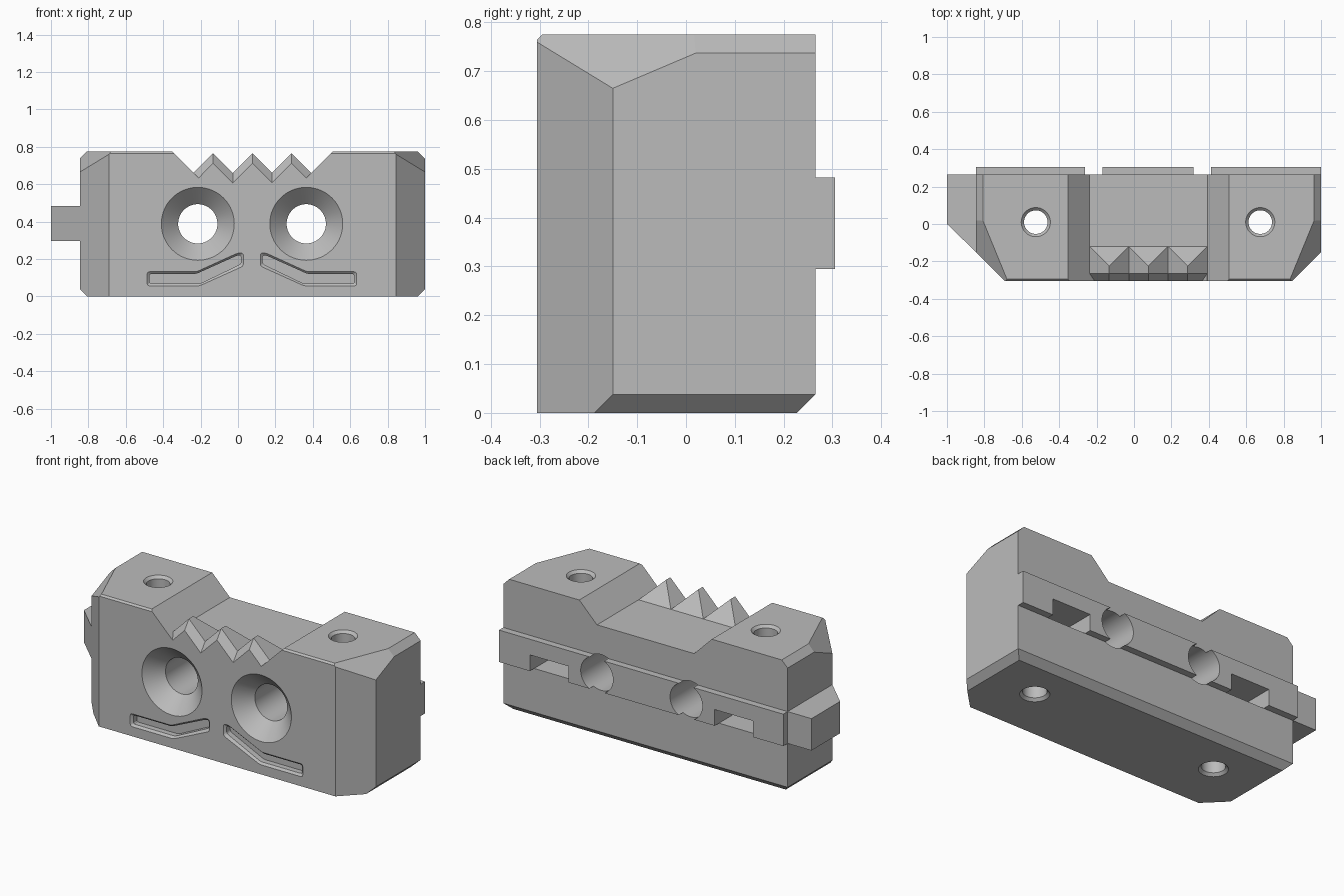
import bpy, bmesh
from math import cos, sin, tau, radians
from mathutils import Vector

if "Cube" in bpy.data.objects:
    bpy.data.objects.remove(bpy.data.objects["Cube"], do_unlink=True)

MID = 0.077                       # symmetry line of the jaw block
LEFT, RIGHT = -0.845, 1.0
FRONT, BACK, TOP = -0.305, 0.265, 0.775
FLOOR = 0.66                      # floor of the top notch
RAIL_LO, RAIL_HI = 0.295, 0.482

steel = bpy.data.materials.new("grey_steel")
steel.use_nodes = True
GREY = (0.5, 0.5, 0.5, 1)
steel.diffuse_color = GREY
steel.node_tree.nodes["Principled BSDF"].inputs["Base Color"].default_value = GREY


def finish(name, bm):
    bmesh.ops.recalc_face_normals(bm, faces=bm.faces)
    mesh = bpy.data.meshes.new(name)
    bm.to_mesh(mesh)
    bm.free()
    mesh.materials.append(steel)
    obj = bpy.data.objects.new(name, mesh)
    bpy.context.scene.collection.objects.link(obj)
    return obj


def loft(name, rings):
    """Closed solid through rings of equal point count."""
    bm = bmesh.new()
    rows = [[bm.verts.new(p) for p in ring] for ring in rings]
    n = len(rows[0])
    for a, b in zip(rows, rows[1:]):
        for i in range(n):
            j = (i + 1) % n
            bm.faces.new((a[i], a[j], b[j], b[i]))
    bm.faces.new(rows[0])
    bm.faces.new(rows[-1])
    return finish(name, bm)


def plan_prism(name, pts, lo, hi):
    return loft(name, [[(x, y, z) for x, y in pts] for z in (lo, hi)])


def front_prism(name, pts, lo, hi):
    return loft(name, [[(x, y, z) for x, z in pts] for y in (lo, hi)])


def rect(x0, x1, y0, y1):
    return [(x0, y0), (x1, y0), (x1, y1), (x0, y1)]


def circle(r, n=64):
    return [(r * cos(tau * i / n), r * sin(tau * i / n)) for i in range(n)]


def combine(target, tool, operation):
    mod = target.modifiers.new(operation, "BOOLEAN")
    mod.operation, mod.solver, mod.object = operation, "EXACT", tool
    bpy.context.view_layer.update()
    result = target.evaluated_get(bpy.context.evaluated_depsgraph_get())
    mesh = bpy.data.meshes.new_from_object(result)
    target.modifiers.clear()
    target.data = mesh
    bpy.data.objects.remove(tool, do_unlink=True)


# Main block with clipped front corners
plan = [(-0.69, FRONT), (0.845, FRONT), (RIGHT, -0.15), (RIGHT, BACK),
        (LEFT, BACK), (LEFT, -0.15)]
body = plan_prism("jaw_block", plan, 0, TOP)

# Edge chamfers cut by planes, mirrored to both ends
bm = bmesh.new()
bm.from_mesh(body.data)
cuts = [((0, BACK, 0.038), (0, 1, -1)), ((0, FRONT, 0.765), (0, -1, 1))]
for s, x in ((1, RIGHT), (-1, LEFT)):
    cuts += [((x, 0, 0.038), (s, 0, -1)), ((x, 0, 0.737), (s, 0, 1)),
             ((x, -0.15, 0.665), (s * 0.69, -0.283, 0.667))]
for co, no in cuts:
    geom = bm.verts[:] + bm.edges[:] + bm.faces[:]
    cut = bmesh.ops.bisect_plane(bm, geom=geom, plane_co=co, dist=1e-5,
                                 plane_no=Vector(no).normalized(), clear_outer=True)
    rim = [e for e in cut["geom_cut"] if isinstance(e, bmesh.types.BMEdge)]
    bmesh.ops.contextual_create(bm, geom=rim)
bmesh.ops.recalc_face_normals(bm, faces=bm.faces)
bm.to_mesh(body.data)
bm.free()

# Side tab and rear rail
combine(body, plan_prism("side_tab", [(-1, BACK), (-1, 0), (LEFT, -0.15), (-0.8, -0.12),
                                      (-0.8, 0.2), (LEFT, BACK)], RAIL_LO, RAIL_HI), "UNION")
combine(body, plan_prism("rear_rail", rect(LEFT, RIGHT, BACK - 0.02, 0.305),
                         RAIL_LO, RAIL_HI), "UNION")

# Top notch with sloping ends
HALF = 0.315
rise = 0.2
notch = [(MID - HALF, FLOOR), (MID + HALF, FLOOR),
         (MID + HALF + rise, FLOOR + rise), (MID - HALF - rise, FLOOR + rise)]
combine(body, front_prism("notch_cutter", notch, -0.5, 0.5), "DIFFERENCE")

# Three pointed teeth along the front of the notch
STEP = HALF / 3
PEAK = FLOOR + STEP
for k in (-2, 0, 2):
    xm = MID + k * STEP
    bm = bmesh.new()
    for x in (xm - STEP, xm + STEP):
        for y in (FRONT, -0.12):
            for z in (0.62, FLOOR):
                bm.verts.new((x, y, z))
    for y in (FRONT, -0.225):
        bm.verts.new((xm, y, PEAK))
    bmesh.ops.convex_hull(bm, input=bm.verts[:])
    bmesh.ops.dissolve_limit(bm, angle_limit=0.01, verts=bm.verts[:], edges=bm.edges[:])
    combine(body, finish("tooth", bm), "UNION")

# Zigzag chamfer on the front of the teeth
rings = []
for y in (-0.36, -0.2):
    drop = (-0.265 - y) * 1.325
    end = HALF - drop / 2 - 0.001
    ring = [(MID - end, y, FLOOR - drop / 2)]
    for k in range(-2, 3):
        ring.append((MID + k * STEP, y, (FLOOR if k % 2 else PEAK) - drop))
    ring.append((MID + end, y, FLOOR - drop / 2))
    up = 0.3 + drop / 2
    ring += [(MID + end + up, y, FLOOR + 0.3), (MID - end - up, y, FLOOR + 0.3)]
    rings.append(ring)
combine(body, loft("tooth_chamfer_cutter", rings), "DIFFERENCE")

# Countersunk holes through the front, screw holes from above, nut slots
for s in (-1, 1):
    cx = 0.075 + s * 0.29
    steps = [(-0.405, 0.295), (-0.215, 0.105), (0.5, 0.105)]
    combine(body, loft("front_hole_cutter", [[(cx + u, y, 0.388 + v) for u, v in circle(r)]
                                             for y, r in steps]), "DIFFERENCE")
    sx = 0.075 + s * 0.6
    combine(body, plan_prism("nut_slot_cutter", rect(sx - 0.125, sx + 0.125, -0.115, 0.4),
                             RAIL_LO, 0.39), "DIFFERENCE")
    steps = [(-0.05, 0.128), (0.015, 0.063), (TOP - 0.015, 0.063), (TOP + 0.05, 0.128)]
    combine(body, loft("screw_hole_cutter", [[(sx + u, 0.01 + v, z) for u, v in circle(r)]
                                             for z, r in steps]), "DIFFERENCE")


def groove_ring(inset, side, y):
    """Bent groove outline with rounded corners, shrunk by inset."""
    i = inset
    corners = [(-0.56 + i, 0.056 + i), (-0.28 + i * 0.2, 0.056 + i), (-0.045 - i, 0.162 + i),
               (-0.045 - i, 0.232 - i), (-0.075, 0.232 - i),
               (-0.295 - i * 0.2, 0.132 - i), (-0.56 + i, 0.132 - i)]
    pts = []
    for k, c in enumerate(corners):
        p, c, q = Vector(corners[k - 1]), Vector(c), Vector(corners[(k + 1) % 7])
        a, b = c + (p - c).normalized() * 0.014, c + (q - c).normalized() * 0.014
        for t in (0, 0.33, 0.67, 1):
            m = a * (1 - t) ** 2 + c * 2 * t * (1 - t) + b * t * t
            pts.append((0.074 + side * -m.x * -1, y, m.y))
    return pts


# Bent grooves below the holes, mirrored
for s in (-1, 1):
    steps = [(0, FRONT - 0.02), (0, FRONT), (0.012, FRONT + 0.012), (0.012, FRONT + 0.045)]
    combine(body, loft("groove_cutter", [groove_ring(i, s, y) for i, y in steps]), "DIFFERENCE")

# Smooth bores, sharp edges elsewhere
bpy.ops.object.select_all(action="DESELECT")
body.select_set(True)
bpy.context.view_layer.objects.active = body
bpy.ops.object.shade_smooth_by_angle(angle=radians(12))
